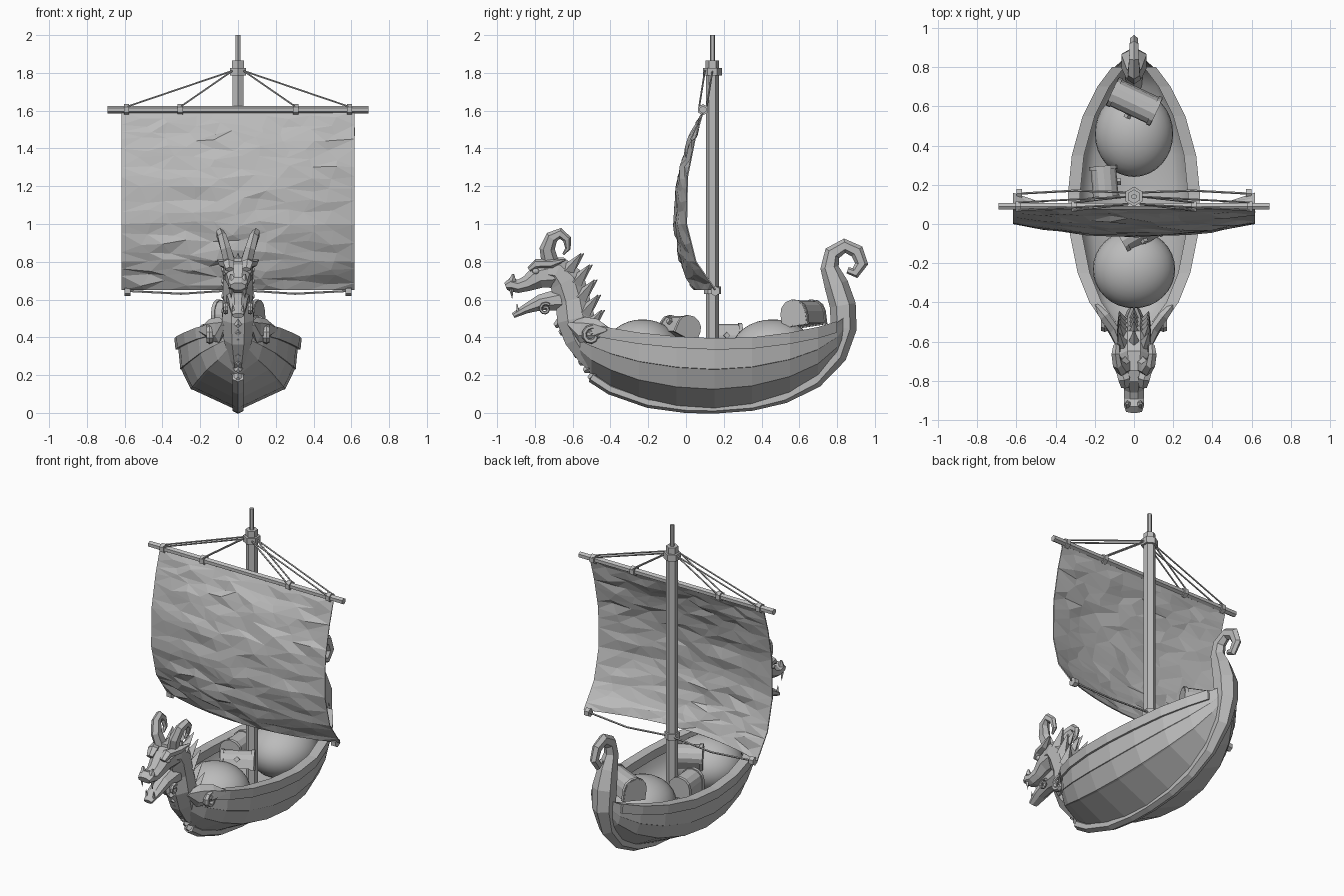
import bpy, bmesh, math, random
from mathutils import Vector, Matrix, Euler

cube = bpy.data.objects.get("Cube")
if cube:
    bpy.data.objects.remove(cube, do_unlink=True)

random.seed(4)
grey = bpy.data.materials.new("plain_grey")
grey.use_nodes = True
grey.diffuse_color = (0.5, 0.5, 0.5, 1)
grey.node_tree.nodes["Principled BSDF"].inputs["Base Color"].default_value = (0.5, 0.5, 0.5, 1)


def finish(name, bm, smooth=False):
    bmesh.ops.recalc_face_normals(bm, faces=bm.faces[:])
    for f in bm.faces:
        f.smooth = smooth
    me = bpy.data.meshes.new(name)
    bm.to_mesh(me)
    bm.free()
    me.materials.append(grey)
    ob = bpy.data.objects.new(name, me)
    bpy.context.collection.objects.link(ob)
    return ob


def loft(name, rows, wrap=False, smooth=False, tris=False):
    """Skin a list of equal-length point rows."""
    bm = bmesh.new()
    grid = [[bm.verts.new(p) for p in row] for row in rows]
    n = len(rows[0])
    for a, b in zip(grid, grid[1:]):
        for i in range(n if wrap else n - 1):
            j = (i + 1) % n
            bm.faces.new((a[i], a[j], b[j], b[i]))
    if wrap:
        bm.faces.new(grid[0])
        bm.faces.new(grid[-1])
    if tris:
        bmesh.ops.triangulate(bm, faces=bm.faces[:])
    return finish(name, bm, smooth)


def tube(name, path, x=0.0, sides=8):
    """Sweep an oval along (y, z, thickness, width[, x offset]) points."""
    pts = [Vector((x + (p[4] if len(p) > 4 else 0), p[0], p[1])) for p in path]
    rows = []
    for i, p in enumerate(path):
        t = (pts[min(i + 1, len(pts) - 1)] - pts[max(i - 1, 0)]).normalized()
        up = t.cross(Vector((1, 0, 0))).normalized()
        side = up.cross(t)
        k = 1 / math.cos(math.pi / sides)
        angles = [(j + 0.5) * math.tau / sides for j in range(sides)]
        rows.append([pts[i] + side * math.cos(a) * p[3] * k + up * math.sin(a) * p[2] * k
                     for a in angles])
    return loft(name, rows, wrap=True)


def rod(name, a, b, r1, r2=None, sides=6):
    """Straight cylinder or cone from a to b."""
    a, b = Vector(a), Vector(b)
    d = b - a
    m = Matrix.Translation((a + b) / 2) @ d.to_track_quat('Z', 'Y').to_matrix().to_4x4()
    bm = bmesh.new()
    bmesh.ops.create_cone(bm, cap_ends=True, segments=sides, radius1=r1,
                          radius2=r1 if r2 is None else r2, depth=d.length, matrix=m)
    return finish(name, bm)


def mound(name, loc, size):
    bm = bmesh.new()
    m = Matrix.Translation(loc) @ Matrix.Diagonal((*size, 1))
    bmesh.ops.create_uvsphere(bm, u_segments=32, v_segments=16, radius=1, matrix=m)
    return finish(name, bm, True)


def chest(name, loc, rot, length, depth, height):
    """Round-lidded chest with two bands and a latch."""
    m = Matrix.Translation(loc) @ Euler([math.radians(r) for r in rot]).to_matrix().to_4x4()

    def slab(part, x0, x1, grow):
        d, h = depth / 2 + grow, height / 2 + grow
        prof = [(-d, -h), (d, -h)]
        prof += [(d * math.cos(a), h * math.sin(a)) for a in
                 [i * math.pi / 6 for i in range(7)]]
        loft(part, [[m @ Vector((x, y, z)) for y, z in prof] for x in (x0, x1)], wrap=True)

    half = length / 2
    slab(name, -half, half, 0)
    for s in (-1, 1):
        slab(name + "_band", s * half * 0.9 - 0.01, s * half * 0.9 + 0.01, 0.006)
    rod(name + "_latch", m @ Vector((0, -depth / 2, 0)),
        m @ Vector((0, -depth / 2 - 0.018, 0)), 0.018, sides=4)


# Hull stations: y, half width, sheer height, keel height
stations = [(-0.60, 0.04, 0.45, 0.33), (-0.50, 0.14, 0.465, 0.20), (-0.40, 0.215, 0.445, 0.135),
            (-0.25, 0.275, 0.42, 0.07), (-0.05, 0.315, 0.40, 0.025), (0.15, 0.325, 0.39, 0.012),
            (0.35, 0.305, 0.395, 0.035), (0.55, 0.25, 0.42, 0.095), (0.70, 0.175, 0.45, 0.18),
            (0.80, 0.10, 0.48, 0.29), (0.86, 0.03, 0.52, 0.42)]


def mirrored(half, y):
    return [(-x, y, z) for x, z in half] + [(x, y, z) for x, z in reversed(half[:-1])]


# Stepped planks
planks = [(1, 1), (0.97, 0.84), (0.94, 0.58), (0.925, 0.575), (0.77, 0.3), (0.73, 0.29), (0, 0)]
loft("hull", [mirrored([(w * a, zk + (zs - zk) * b) for a, b in planks], y)
              for y, w, zs, zk in stations])

# Smooth inner lining
lining = []
for y, w, zs, zk in stations:
    fl = max(0.2, zk + 0.05)
    lining.append(mirrored([(w * 0.9, zs - 0.01), (w * 0.85, fl + (zs - fl) * 0.5),
                            (w * 0.65, fl + 0.02), (0, fl)], y))
loft("hull_lining", lining, smooth=True)

# Rails
for s, side in ((1, "left"), (-1, "right")):
    loft(side + "_rail",
         [[(s * (w + 0.012), y, zs + 0.005), (s * max(w - 0.05, 0.02), y, zs + 0.005),
           (s * max(w - 0.05, 0.02), y, zs - 0.05), (s * (w + 0.006), y, zs - 0.055)]
          for y, w, zs, zk in stations[1:-1]], wrap=True)

# Keel sweeping up into the curled stern
tube("keel_and_stern",
     [(-0.50, 0.19, 0.025, 0.03), (-0.40, 0.125, 0.025, 0.03), (-0.2, 0.055, 0.025, 0.03),
      (0, 0.028, 0.025, 0.03), (0.15, 0.025, 0.025, 0.03), (0.35, 0.04, 0.025, 0.03),
      (0.52, 0.085, 0.03, 0.03), (0.68, 0.175, 0.04, 0.035), (0.79, 0.31, 0.055, 0.045),
      (0.835, 0.45, 0.06, 0.06), (0.83, 0.57, 0.06, 0.065), (0.795, 0.68, 0.055, 0.05),
      (0.76, 0.77, 0.042, 0.035), (0.775, 0.845, 0.038, 0.03), (0.84, 0.885, 0.033, 0.025),
      (0.905, 0.855, 0.033, 0.022), (0.93, 0.79, 0.03, 0.02), (0.895, 0.74, 0.025, 0.018),
      (0.855, 0.755, 0.015, 0.012)], sides=6)

# Dragon figurehead
tube("dragon_neck", [(-0.45, 0.22, 0.04, 0.03), (-0.50, 0.30, 0.07, 0.05), (-0.55, 0.4, 0.095, 0.075),
                     (-0.585, 0.5, 0.1, 0.085), (-0.60, 0.6, 0.09, 0.075), (-0.63, 0.7, 0.095, 0.08),
                     (-0.68, 0.755, 0.075, 0.08), (-0.75, 0.76, 0.06, 0.065)])
tube("dragon_upper_jaw", [(-0.68, 0.74, 0.08, 0.075), (-0.78, 0.725, 0.065, 0.065),
                          (-0.84, 0.685, 0.042, 0.05), (-0.89, 0.67, 0.035, 0.05),
                          (-0.93, 0.68, 0.036, 0.05), (-0.955, 0.67, 0.02, 0.04)])
tube("dragon_lower_jaw", [(-0.66, 0.6, 0.06, 0.06), (-0.77, 0.585, 0.042, 0.05),
                          (-0.85, 0.55, 0.025, 0.042), (-0.915, 0.515, 0.014, 0.028)])
for s, side in ((1, "left"), (-1, "right")):
    horn = [(-0.72, 0.80, 0.04, 0.03, 0.045), (-0.735, 0.87, 0.035, 0.027, 0.065),
            (-0.71, 0.93, 0.03, 0.023, 0.085), (-0.665, 0.95, 0.025, 0.02, 0.095),
            (-0.63, 0.92, 0.02, 0.016, 0.09), (-0.625, 0.87, 0.013, 0.012, 0.08),
            (-0.65, 0.84, 0.005, 0.005, 0.075)]
    tube(side + "_horn", [(y, z, t, w, s * x) for y, z, t, w, x in horn], sides=6)
    tube(side + "_brow", [(-0.83, 0.76, 0.012, 0.02, s * 0.045), (-0.79, 0.79, 0.022, 0.03, s * 0.05),
                          (-0.71, 0.79, 0.02, 0.025, s * 0.075), (-0.64, 0.81, 0.004, 0.006, s * 0.105)], sides=6)
    mound(side + "_eye", (s * 0.06, -0.795, 0.75), (0.014, 0.018, 0.015))
    rod(side + "_nostril", (s * 0.03, -0.92, 0.7), (s * 0.036, -0.915, 0.735), 0.022, 0.006, 5)
    rod(side + "_upper_fang", (s * 0.036, -0.925, 0.655), (s * 0.036, -0.92, 0.605), 0.012, 0.001, 4)
    rod(side + "_lower_fang", (s * 0.025, -0.89, 0.535), (s * 0.028, -0.895, 0.58), 0.01, 0.001, 4)
    # Scroll ornaments on throat and shoulder
    for part, x, y, z, r in (("throat", 0.065, -0.745, 0.55, 0.032), ("shoulder", 0.15, -0.50, 0.41, 0.05)):
        scroll = []
        for i in range(13):
            a, q = 0.8 + i * 0.65, r * (1 - i / 16)
            scroll.append((y + q * math.cos(a), z + q * math.sin(a), r * 0.24, r * 0.35))
        tube(side + "_" + part + "_scroll", scroll, x=s * x, sides=6)
    tube(side + "_shoulder_plate", [(-0.62, 0.47, 0.01, 0.02, s * 0.07), (-0.55, 0.44, 0.06, 0.025, s * 0.1),
                                    (-0.47, 0.44, 0.05, 0.025, s * 0.15), (-0.41, 0.44, 0.01, 0.015, s * 0.2)], sides=6)

# Mane spikes down the back of the neck
for y, z in ((-0.61, 0.77), (-0.565, 0.71), (-0.54, 0.63), (-0.52, 0.55), (-0.50, 0.47)):
    for x in (-0.05, 0, 0.05):
        lift = 0.0 if x else 0.015
        rod("mane_spike", (x, y - 0.02, z - 0.02), (x * 1.5, y + 0.055 + lift, z + 0.075), 0.04, 0.002, 4)

# Overlapping chest scales
for i in range(8):
    t = i / 7
    y, z = -0.47 - 0.18 * t, 0.21 + 0.28 * t
    rod("chest_scale", (0, y + 0.02, z + 0.01), (0, y - 0.045, z - 0.03), 0.05, 0.012, 4)

# Cargo
mound("front_cargo_heap", (0, -0.23, 0.33), (0.21, 0.2, 0.165))
mound("rear_cargo_heap", (0, 0.46, 0.33), (0.2, 0.22, 0.165))
chest("rear_chest", (0, 0.62, 0.53), (8, 0, -25), 0.25, 0.14, 0.13)
chest("side_chest", (-0.15, 0.21, 0.41), (0, 0, 95), 0.17, 0.13, 0.12)
chest("middle_chest", (0.02, -0.03, 0.455), (-25, 0, 30), 0.2, 0.13, 0.11)

# Mast and yard
MY = 0.14
rod("mast", (0, MY, 0.2), (0, MY, 1.82), 0.035)
rod("mast_tip", (0, MY, 1.8), (0, MY, 2.0), 0.014)
rod("mast_collar", (0, MY, 1.785), (0, MY, 1.825), 0.05)
rod("mast_cap", (0, MY, 1.82), (0, MY, 1.865), 0.036)
rod("lower_mast_collar", (0, MY, 0.63), (0, MY, 0.67), 0.045)
rod("yard", (-0.69, 0.09, 1.605), (0.69, 0.09, 1.605), 0.02)
for s in (-1, 1):
    for x in (0.305, 0.59):
        rod("yard_clamp", (s * (x - 0.014), 0.09, 1.605), (s * (x + 0.014), 0.09, 1.605), 0.03)
        for dy in (-0.02, 0.02):
            rod("yard_rope", (s * 0.03, MY - 0.02 + dy, 1.81), (s * x, 0.09 + dy, 1.62), 0.005, sides=5)
    rod("sail_corner_clamp", (s * 0.57, 0.155, 0.645), (s * 0.6, 0.155, 0.645), 0.027)
    sheet = [(s * 0.585, 0.155, 0.645), (s * 0.3, 0.17, 0.63), (0, 0.16, 0.65)]
    for a, b in zip(sheet, sheet[1:]):
        rod("sail_sheet_rope", a, b, 0.006, sides=5)

# Billowing creased sail: height, edge y, centre y
ribs = [(1.6, 0.09, 0.09), (1.45, 0.045, 0.015), (1.25, 0.005, -0.05),
        (1.0, 0.0, -0.065), (0.8, 0.05, -0.035), (0.65, 0.155, 0.04)]
rows, steps, cols = [], 4, 10
total = (len(ribs) - 1) * steps
for k in range(total + 1):
    i = min(k // steps, len(ribs) - 2)
    f = k / steps - i
    z, ye, yc = [a + (b - a) * f for a, b in zip(ribs[i], ribs[i + 1])]
    row = []
    for c in range(cols + 1):
        u = 2 * c / cols - 1
        inner = 0 < k < total and 0 < c < cols
        jit = [random.uniform(-1, 1) if inner else 0 for _ in range(3)]
        row.append((0.618 * u + 0.035 * jit[0], ye + (yc - ye) * (1 - u * u) + 0.009 * jit[1],
                    z + 0.016 * jit[2]))
    rows.append(row)
sail = loft("sail", rows, tris=True)
thick = sail.modifiers.new("thickness", 'SOLIDIFY')
thick.thickness = 0.006
